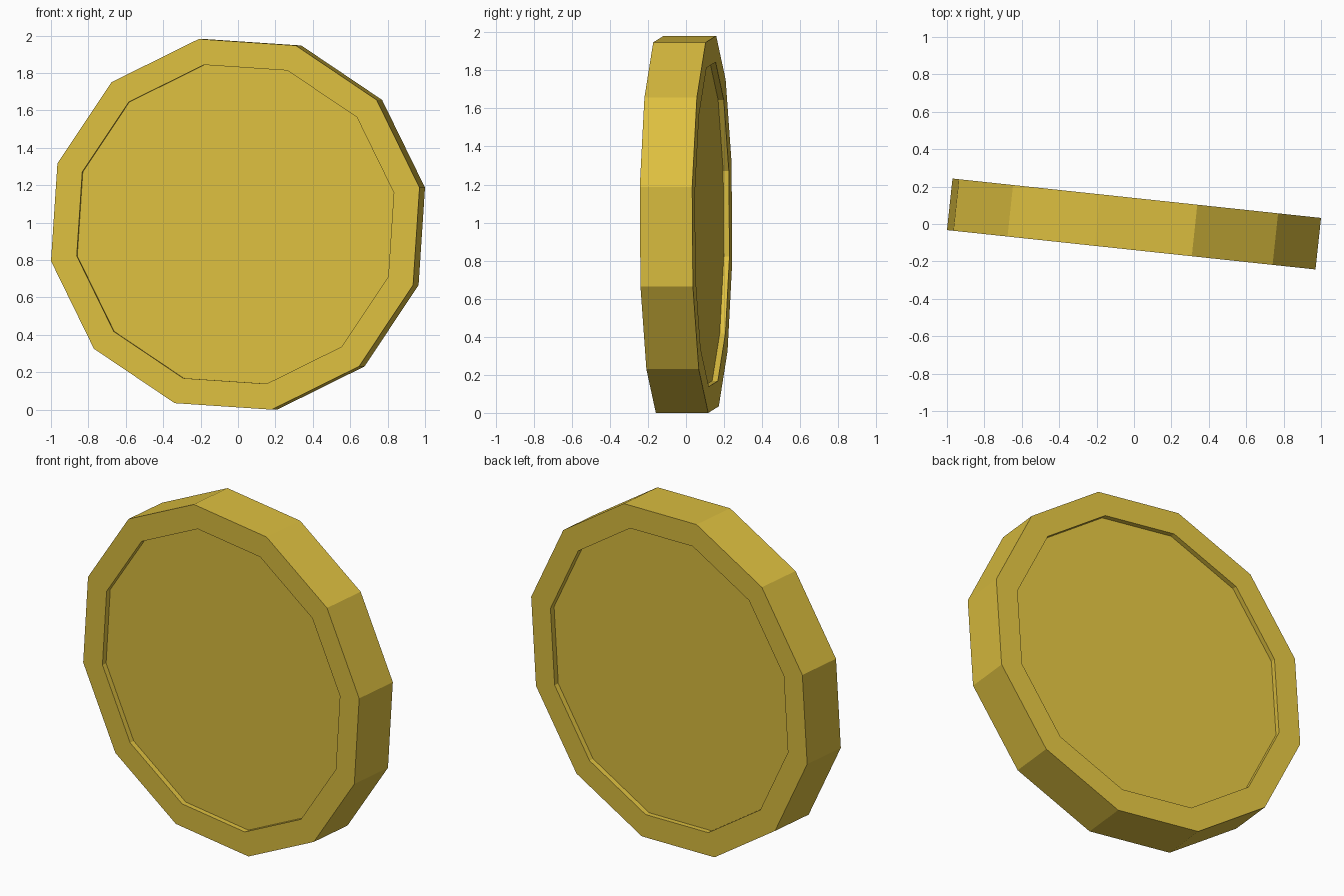
import bpy, bmesh, math
from mathutils import Matrix

if "Cube" in bpy.data.objects:
    bpy.data.objects.remove(bpy.data.objects["Cube"])

SIDES = 12
RADIUS, INNER = 1.01, 0.869   # outer rim and recess radii
HALF, DEPTH = 0.1385, 0.03    # half thickness and recess depth
PHASE, YAW = math.radians(11.2), math.radians(-6.1)

bm = bmesh.new()


def ring(radius, y):
    return [bm.verts.new((radius * math.cos(PHASE + math.tau * i / SIDES), y,
                          radius * math.sin(PHASE + math.tau * i / SIDES)))
            for i in range(SIDES)]


# Coin: recess floor, recess wall, flat rim, edge, then the same on the back
profile = [(INNER, -HALF + DEPTH), (INNER, -HALF), (RADIUS, -HALF),
           (RADIUS, HALF), (INNER, HALF), (INNER, HALF - DEPTH)]
rings = [ring(r, y) for r, y in profile]
for a, b in zip(rings, rings[1:]):
    for i in range(SIDES):
        j = (i + 1) % SIDES
        bm.faces.new((a[i], a[j], b[j], b[i]))
bm.faces.new(rings[0])
bm.faces.new(rings[-1])
bmesh.ops.recalc_face_normals(bm, faces=bm.faces)

# Turn slightly and stand on the ground
bm.transform(Matrix.Rotation(YAW, 4, 'Z'))
low = min(v.co.z for v in bm.verts)
bm.transform(Matrix.Translation((0, 0, -low)))

mesh = bpy.data.meshes.new("coin")
bm.to_mesh(mesh)
bm.free()
coin = bpy.data.objects.new("coin", mesh)
bpy.context.collection.objects.link(coin)

# Gold colour
gold = bpy.data.materials.new("gold")
gold.diffuse_color = (0.72, 0.52, 0.05, 1)
gold.use_nodes = True
gold.node_tree.nodes["Principled BSDF"].inputs["Base Color"].default_value = gold.diffuse_color
mesh.materials.append(gold)
